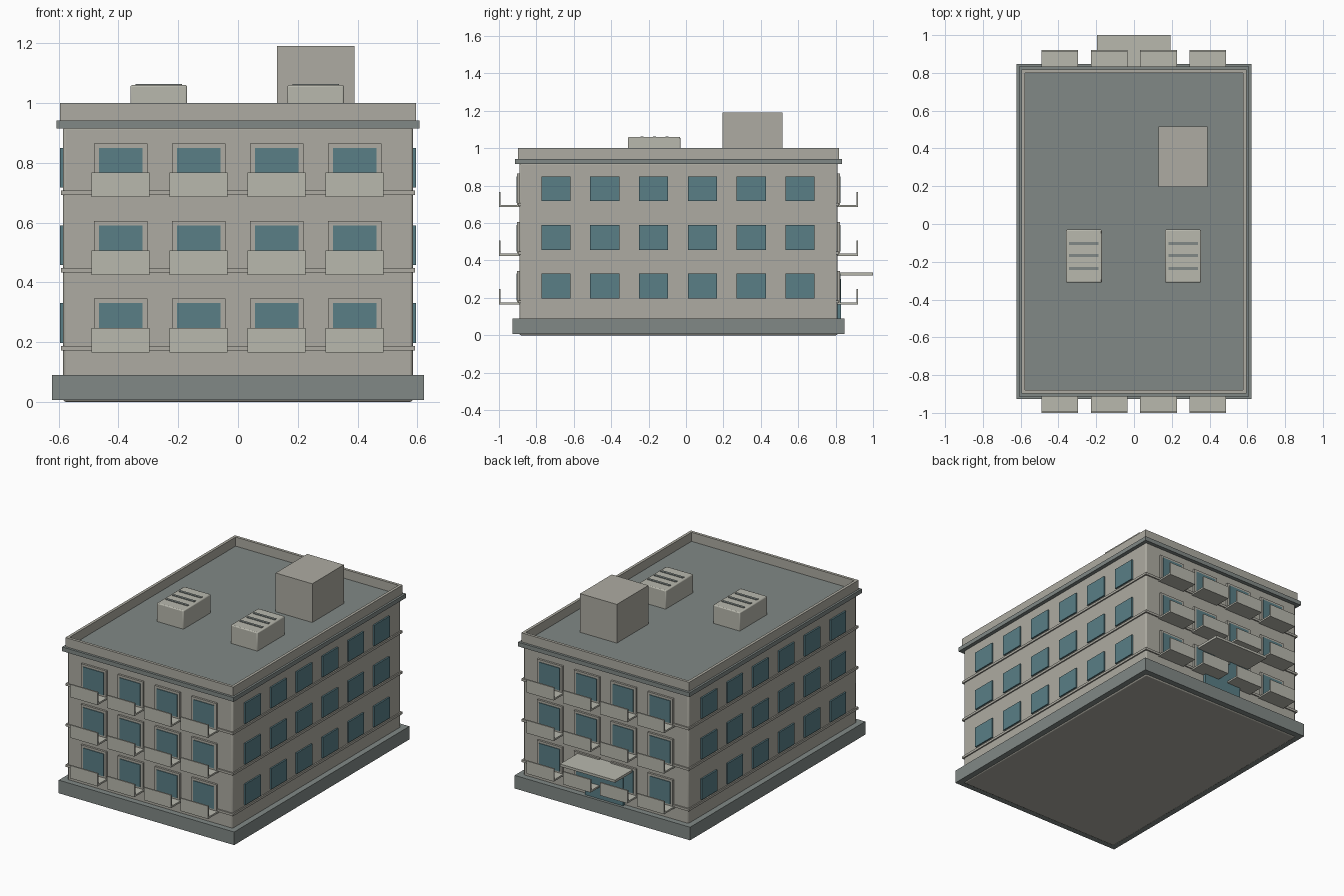
import bpy

if "Cube" in bpy.data.objects:
    bpy.data.objects.remove(bpy.data.objects["Cube"])

CY = -0.04               # centre of the building depth
HX, HY = 0.585, 0.85     # half sizes of the main block


def mat(name, r, g, b):
    m = bpy.data.materials.new(name)
    m.diffuse_color = (r, g, b, 1)
    m.use_nodes = True
    m.node_tree.nodes["Principled BSDF"].inputs["Base Color"].default_value = m.diffuse_color
    return m


WALL = mat("wall", 0.42, 0.41, 0.36)
TRIM = mat("trim", 0.48, 0.48, 0.42)
GREY = mat("slate", 0.22, 0.25, 0.24)
GLASS = mat("glass", 0.10, 0.21, 0.24)


def box(name, x, y, z, m, bevel=0):
    """Box from (min, max) ranges on each axis."""
    bpy.ops.mesh.primitive_cube_add(
        size=1, location=[(a + b) / 2 for a, b in (x, y, z)])
    o = bpy.context.object
    o.name = name
    o.scale = [b - a for a, b in (x, y, z)]
    bpy.ops.object.transform_apply(location=False, rotation=False, scale=True)
    o.data.materials.append(m)
    if bevel:
        b = o.modifiers.new("bevel", 'BEVEL')
        b.width = bevel
        b.segments = 2
        bpy.ops.object.shade_smooth_by_angle()
    return o


def around(name, grow, z, m, bevel=0):
    """Box following the building outline, grown outward."""
    return box(name, (-HX - grow, HX + grow),
               (CY - HY - grow, CY + HY + grow), z, m, bevel)


def wall_y(side, a, b):
    """Range from a to b measured outward from the front or back wall."""
    p, q = CY + side * (HY + a), CY + side * (HY + b)
    return min(p, q), max(p, q)


# Main block, plinth and cornice (its top is the roof deck)
around("main_block", 0, (0, 0.92), WALL, 0.008)
around("plinth", 0.037, (0.006, 0.09), GREY)
around("cornice", 0.023, (0.915, 0.942), GREY)

# Parapet ring around the roof
ox, oy, t = HX + 0.01, HY + 0.008, 0.018
for s in (-1, 1):
    box("parapet_side", sorted((s * ox, s * (ox - t))), (CY - oy, CY + oy), (0.94, 1.0), WALL)
    ye = CY + s * oy
    box("parapet_end", (-ox + t, ox - t), sorted((ye, ye - s * t)), (0.94, 1.0), WALL)

# Floors
for f in range(3):
    z = 0.17 + 0.26 * f
    around("floor_band", 0.008, (z + 0.002, z + 0.017), WALL)

    # Front and back: framed windows with open-sided balconies
    for s in (-1, 1):
        for i in range(4):
            x = -0.3925 + 0.261 * i
            box("window_frame", (x - 0.089, x + 0.089), wall_y(s, -0.01, 0.013),
                (z, z + 0.175), WALL)
            box("window_glass", (x - 0.073, x + 0.073), wall_y(s, -0.01, 0.017),
                (z + 0.017, z + 0.16), GLASS)
            box("balcony_floor", (x - 0.097, x + 0.097), wall_y(s, -0.01, 0.11),
                (z - 0.005, z + 0.006), TRIM)
            box("balcony_front", (x - 0.097, x + 0.097), wall_y(s, 0.101, 0.11),
                (z - 0.005, z + 0.077), TRIM)

    # Long sides: flat window panes
    for s in (-1, 1):
        for i in range(6):
            y = -0.695 + 0.261 * i
            box("side_window", sorted((s * (HX - 0.01), s * (HX + 0.01))),
                (y - 0.078, y + 0.078), (z + 0.027, z + 0.16), GLASS)

# Back entrance with canopy
box("entrance_door", (-0.135, 0.135), wall_y(1, -0.01, 0.02), (0.01, 0.30), GLASS)
box("entrance_canopy", (-0.197, 0.193), (0.80, 1.0), (0.32, 0.336), TRIM)

# Rooftop stair house and cooling units with slats
box("stair_house", (0.13, 0.39), (0.195, 0.515), (0.93, 1.19), WALL)
for x in (-0.265, 0.26):
    box("cooling_unit", (x - 0.095, x + 0.095), (-0.31, -0.03), (0.93, 1.06), TRIM, 0.006)
    for y in (-0.235, -0.168, -0.102):
        box("cooling_slat", (x - 0.078, x + 0.078), (y - 0.008, y + 0.008),
            (1.055, 1.064), GREY)
